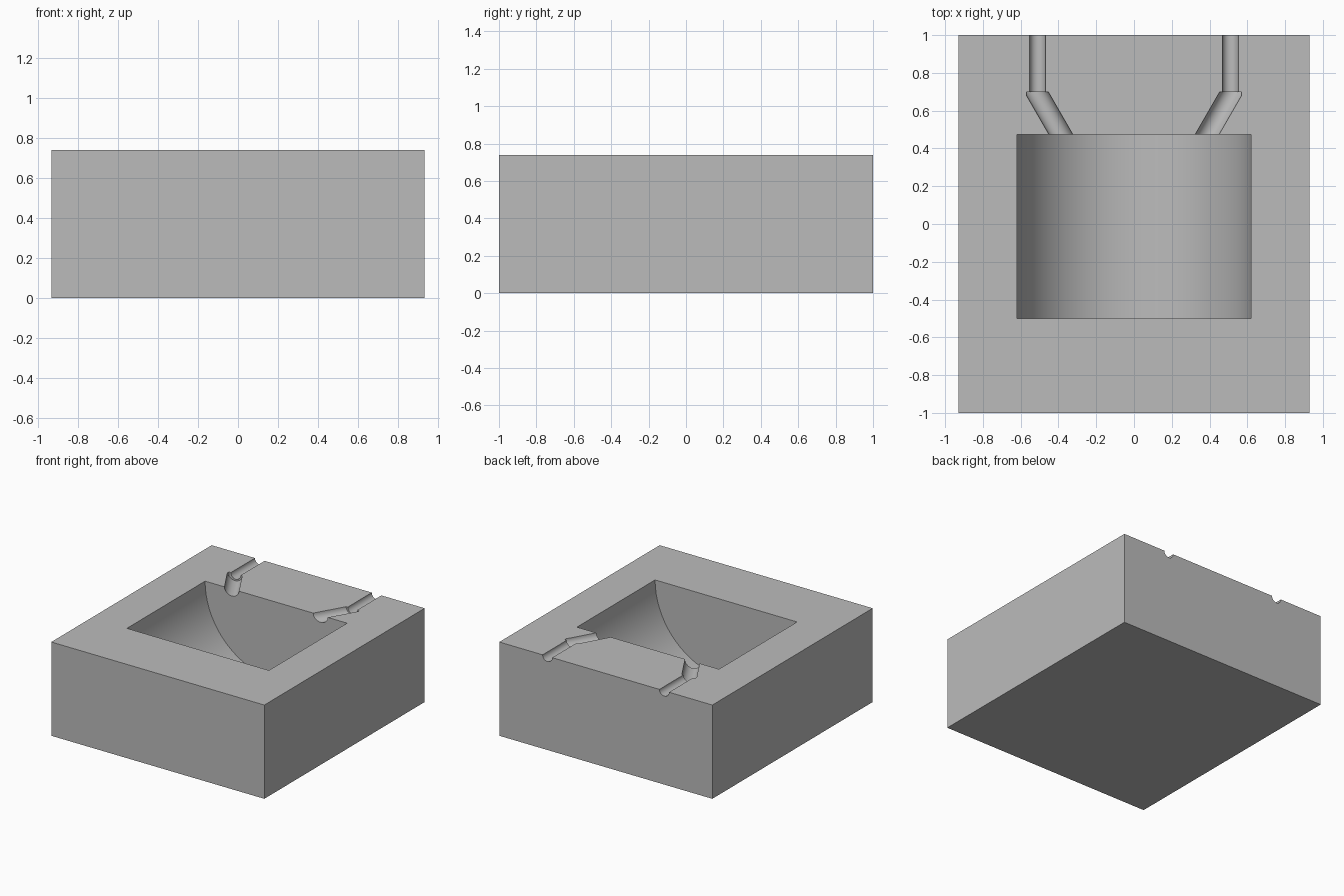
import bpy
import bmesh
from math import radians, pi
from mathutils import Matrix, Vector

if "Cube" in bpy.data.objects:
    bpy.data.objects.remove(bpy.data.objects["Cube"], do_unlink=True)

WIDTH, LENGTH, HEIGHT = 1.86, 2.0, 0.74

grey = bpy.data.materials.new("plain grey")
grey.use_nodes = True
grey.diffuse_color = (0.5, 0.5, 0.5, 1)
grey.node_tree.nodes["Principled BSDF"].inputs["Base Color"].default_value = (0.5, 0.5, 0.5, 1)


def add_object(name, bm):
    bmesh.ops.recalc_face_normals(bm, faces=bm.faces)
    mesh = bpy.data.meshes.new(name)
    bm.to_mesh(mesh)
    bm.free()
    mesh.materials.append(grey)
    obj = bpy.data.objects.new(name, mesh)
    bpy.context.collection.objects.link(obj)
    return obj


def rod(start, end, radius, segments):
    """Cylinder lying at block-top height between two (x, y) points."""
    a, b = Vector((*start, HEIGHT)), Vector((*end, HEIGHT))
    turn = (b - a).to_track_quat('Z', 'Y').to_matrix().to_4x4()
    bm = bmesh.new()
    bmesh.ops.create_cone(bm, cap_ends=True, segments=segments, radius1=radius,
                          radius2=radius, depth=(b - a).length,
                          matrix=Matrix.Translation((a + b) / 2) @ turn)
    return bm


def trim(bm, point, normal):
    """Cut away everything beyond a plane and close the hole."""
    geom = bm.verts[:] + bm.edges[:] + bm.faces[:]
    cut = bmesh.ops.bisect_plane(bm, geom=geom, plane_co=point, plane_no=normal,
                                 clear_outer=True)
    edges = [e for e in cut["geom_cut"] if isinstance(e, bmesh.types.BMEdge)]
    if edges:
        bmesh.ops.contextual_create(bm, geom=edges)


# Block
bm = bmesh.new()
bmesh.ops.create_cube(bm, size=1)
bmesh.ops.scale(bm, vec=(WIDTH, LENGTH, HEIGHT), verts=bm.verts)
bmesh.ops.translate(bm, vec=(0, 0, HEIGHT / 2), verts=bm.verts)
block = add_object("block", bm)

# Half-round cavity
cutters = [add_object("cavity_cutter", rod((0, -0.5), (0, 0.475), 0.62, 72))]

# Thin straight grooves and wider slanted grooves, one pair on each side
for side, sign in (("left", 1), ("right", -1)):
    cutters.append(add_object(side + "_thin_groove_cutter",
                              rod((sign * 0.51, 0.65), (sign * 0.51, 1.1), 0.042, 32)))
    slant = rod((sign * 0.33, 0.375), (sign * 0.575, 0.8), 0.055, 32)
    trim(slant, (0, 0.7, 0), (0, 1, 0))
    trim(slant, (sign * 0.57, 0, 0), (sign, 0, 0))
    cutters.append(add_object(side + "_slanted_groove_cutter", slant))

for cutter in cutters:
    cutter.hide_render = True
    cutter.hide_viewport = True
    mod = block.modifiers.new(cutter.name, 'BOOLEAN')
    mod.operation = 'DIFFERENCE'
    mod.solver = 'EXACT'
    mod.object = cutter

# Bake the cuts, then remove the cutters
graph = bpy.context.evaluated_depsgraph_get()
cut_mesh = bpy.data.meshes.new_from_object(block.evaluated_get(graph))
block.modifiers.clear()
block.data = cut_mesh
cut_mesh.materials.clear()
cut_mesh.materials.append(grey)
for face in cut_mesh.polygons:
    face.material_index = 0
for cutter in cutters:
    bpy.data.objects.remove(cutter, do_unlink=True)

# Smooth curved walls, sharp edges
bpy.ops.object.select_all(action='DESELECT')
block.select_set(True)
bpy.context.view_layer.objects.active = block
bpy.ops.object.shade_smooth_by_angle(angle=radians(25))
